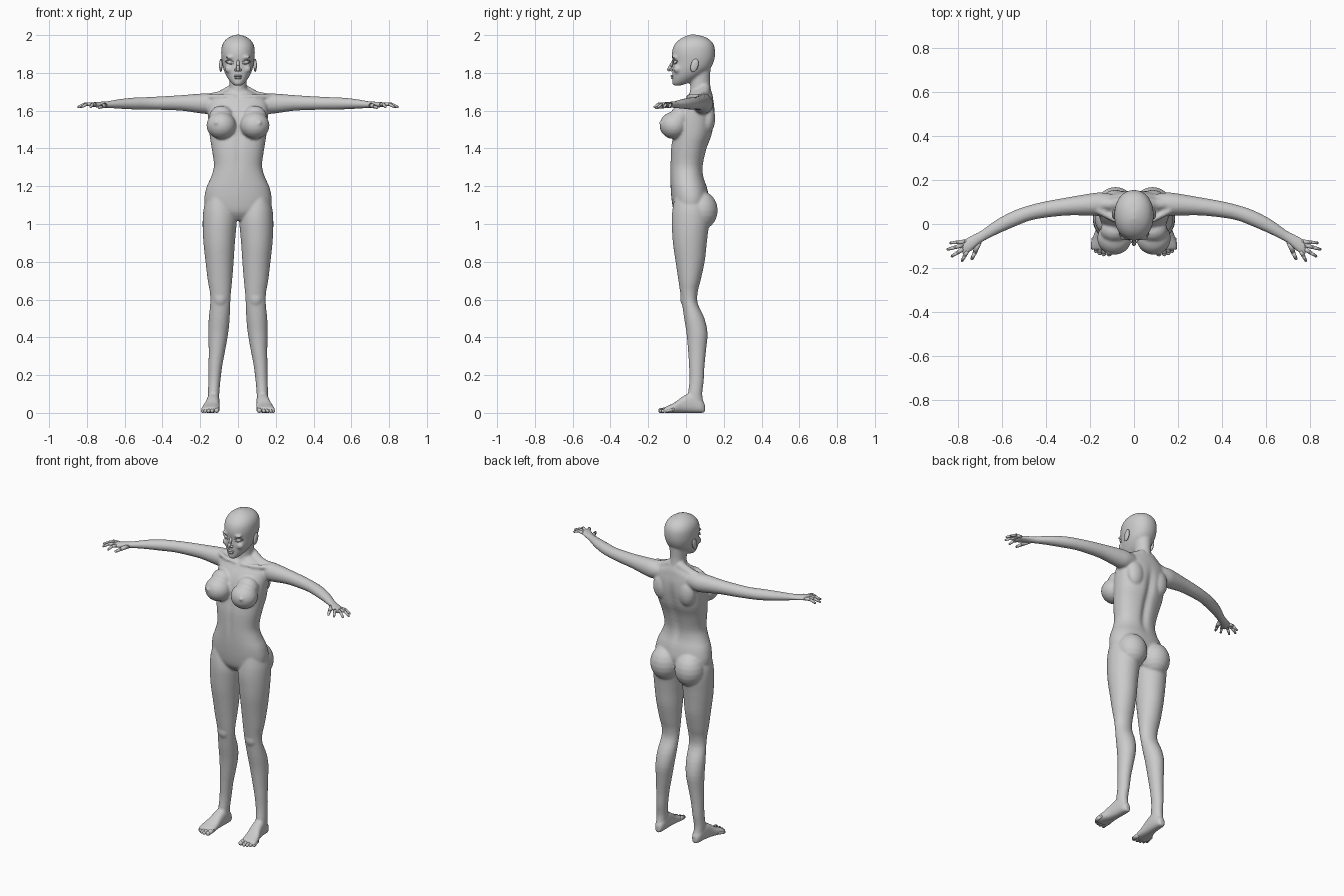
import bpy, bmesh
from math import sin, cos, pi, exp, copysign
from mathutils import Vector, Matrix

SIDES = (1, -1)
parts = {}
target = "body"


def tube(rings):
    """Add a capped tube through rings of points to the current part."""
    verts, faces = parts.setdefault(target, ([], []))
    base, n = len(verts), len(rings[0])
    for r in rings:
        verts.extend(r)
    for k in range(len(rings) - 1):
        for i in range(n):
            a, j = base + k * n, (i + 1) % n
            faces.append((a + i, a + j, a + n + j, a + n + i))
    faces.append(tuple(range(base, base + n))[::-1])
    faces.append(tuple(range(len(verts) - n, len(verts))))


def spline(rows, steps=3):
    """Catmull-Rom interpolation of cross-section rows."""
    out = []
    for i in range(len(rows) - 1):
        p0, p1 = rows[max(i - 1, 0)], rows[i]
        p2, p3 = rows[i + 1], rows[min(i + 2, len(rows) - 1)]
        for k in range(steps):
            t = k / steps
            out.append([0.5 * (2 * b + (c - a) * t + (2 * a - 5 * b + 4 * c - d) * t * t
                               + (3 * b - a - 3 * c + d) * t ** 3)
                        for a, b, c, d in zip(p0, p1, p2, p3)])
    return out + [list(rows[-1])]


def loft(rows, plane, side=1, power=2.0, n=32, shape=None):
    """Skin of superellipses; a row is centre x, y, z and two half sizes."""
    rings = []
    for x, y, z, a, b in spline(rows):
        ring = []
        for i in range(n):
            c, s = cos(2 * pi * i / n), sin(2 * pi * i / n)
            u = a * copysign(abs(c) ** (2 / power), c)
            v = b * copysign(abs(s) ** (2 / power), s)
            off = {'Z': (u, v, 0), 'X': (0, u, v), 'Y': (u, 0, v)}[plane]
            p = ((x + off[0]) * side, y + off[1], z + off[2])
            ring.append(shape(*p) if shape else p)
        rings.append(ring)
    tube(rings)


def ball(c, r, side=1, tilt=0, n=20):
    m = (Matrix.Translation((c[0] * side, c[1], c[2])) @ Matrix.Rotation(tilt, 4, 'X')
         @ Matrix.Diagonal((*r, 1)))
    lats = [pi * (k + .15) / 10.3 for k in range(11)]
    tube([[tuple(m @ Vector((sin(t) * cos(2 * pi * i / n), sin(t) * sin(2 * pi * i / n), -cos(t))))
           for i in range(n)] for t in lats])


def limb(pts, radii, side=1, n=12):
    """Tapered capsules through points, for fingers and toes."""
    pts = [Vector((p[0] * side, p[1], p[2])) for p in pts]
    for p, r in zip(pts, radii):
        ball((p.x, p.y, p.z), (r, r, r), n=n)
    for p, q, r1, r2 in zip(pts, pts[1:], radii, radii[1:]):
        rot = (q - p).to_track_quat('Z', 'Y')
        tube([[tuple(c + rot @ Vector((r * cos(2 * pi * i / n), r * sin(2 * pi * i / n), 0)))
               for i in range(n)] for c, r in ((p, r1), (q, r2))])


def upright(rows):
    """z, x inner, x outer, y front, y back -> loft rows."""
    return [((i + o) / 2, (f + b) / 2, z, (o - i) / 2, (b - f) / 2) for z, i, o, f, b in rows]


def central(rows):
    return upright([(z, -w, w, f, b) for z, w, f, b in rows])


def groove(x, y, z):
    """Dent the spine and the midline of the belly."""
    fade = exp(-((z - 1.42) / .17) ** 4)
    if y > .05:
        return x, y - .016 * fade * exp(-(x / .022) ** 2), z
    return x, y + .006 * fade * exp(-(x / .015) ** 2), z


# Torso
loft(central([
    (1.02, .07, -.03, .07), (1.06, .155, -.062, .10), (1.12, .178, -.075, .122),
    (1.19, .168, -.081, .112), (1.25, .142, -.083, .094), (1.31, .127, -.083, .092),
    (1.40, .139, -.08, .112), (1.47, .150, -.07, .138), (1.55, .157, -.06, .152),
    (1.61, .160, -.035, .152), (1.655, .150, -.005, .145), (1.685, .105, .015, .14),
    (1.715, .045, .03, .13)]), 'Z', power=2.25, n=72, shape=groove)

# Neck and head
loft(central([(1.64, .075, .01, .135), (1.68, .057, .018, .137), (1.71, .046, .022, .132),
              (1.76, .045, .022, .127), (1.82, .05, .02, .13)]), 'Z')
loft(central([(1.733, .018, -.066, -.03), (1.748, .036, -.072, .015), (1.78, .060, -.073, .075),
              (1.82, .077, -.073, .125), (1.86, .085, -.071, .147), (1.90, .089, -.075, .154),
              (1.94, .086, -.066, .15), (1.97, .071, -.043, .132), (1.99, .045, -.012, .10),
              (2.002, .012, .02, .055)]), 'Z', power=2.15, n=40)
ball((0, -.060, 1.747), (.02, .014, .013))

for s in SIDES:
    # Brows and cheeks
    ball((.038, -.061, 1.882), (.028, .014, .008), s)
    ball((.045, -.045, 1.82), (.025, .022, .022), s)
    # Collarbone and shoulder slope
    limb([(.02, .012, 1.672), (.09, .02, 1.675), (.16, .06, 1.672)], (.012, .012, .016), s)
    limb([(.03, .10, 1.71), (.09, .09, 1.675), (.16, .09, 1.665)], (.03, .03, .025), s)
    # Bust
    ball((.089, -.065, 1.522), (.078, .075, .072), s, n=32)
    ball((.088, -.03, 1.565), (.065, .055, .062), s)
    ball((.115, -.131, 1.535), (.011, .012, .011), s)
    # Buttocks and shoulder blades
    ball((.084, .08, 1.072), (.088, .088, .102), s, n=32)
    ball((.085, .115, 1.56), (.055, .04, .08), s)
    # Arm and palm
    loft([(.08, .088, 1.64, .045, .045), (.15, .09, 1.637, .053, .054),
          (.20, .088, 1.638, .050, .052), (.30, .080, 1.641, .041, .041),
          (.40, .066, 1.640, .037, .036), (.47, .051, 1.639, .035, .033),
          (.54, .026, 1.638, .037, .032), (.62, -.012, 1.636, .034, .026),
          (.69, -.055, 1.632, .027, .018), (.72, -.075, 1.632, .031, .016),
          (.755, -.098, 1.632, .037, .014), (.78, -.108, 1.631, .031, .011)], 'X', s)
    # Leg
    loft(upright([
        (1.14, .04, .165, -.06, .10), (1.08, .018, .182, -.071, .12),
        (1.02, .007, .187, -.076, .125), (.95, .012, .186, -.073, .116),
        (.88, .018, .181, -.067, .108), (.80, .023, .172, -.055, .099),
        (.70, .031, .160, -.040, .077), (.64, .037, .149, -.031, .062),
        (.58, .041, .147, -.021, .062), (.50, .044, .155, -.010, .098),
        (.42, .052, .157, .003, .114), (.33, .068, .155, .011, .106),
        (.25, .083, .156, .016, .098), (.17, .093, .157, .018, .094),
        (.10, .099, .159, .010, .086), (.05, .1, .157, .005, .094),
        (.012, .104, .152, .012, .098)]), 'Z', s)
    # Kneecap
    ball((.094, -.012, .605), (.032, .018, .038), s)
    # Foot
    loft([(x, y, t / 2, w, t / 2) for y, x, w, t in (
        (.1, .127, .014, .045), (.08, .128, .027, .07), (.03, .130, .033, .105),
        (-.02, .135, .037, .085), (-.06, .142, .045, .055), (-.10, .147, .049, .036),
        (-.118, .148, .044, .026))], 'Y', s, 2.5)

# Nose and lips
target = "nose"
limb([(0, -.066, 1.865), (0, -.081, 1.835), (0, -.090, 1.818)], (.007, .009, .010))
for s in SIDES:
    ball((.011, -.077, 1.815), (.008, .009, .007), s)
target = "lips"
ball((0, -.070, 1.784), (.023, .012, .006))
ball((0, -.068, 1.773), (.019, .012, .007))

for s in SIDES:
    side = "left_" if s > 0 else "right_"
    # Ear and eye
    target = side + "ear"
    ball((.091, .045, 1.84), (.009, .02, .036), s, -.3)
    target = side + "eye"
    ball((.038, -.052, 1.856), (.019, .014, .011), s)
    # Eyelids with lashes
    target = side + "lashes"
    for lift in (.012, -.010):
        ts = [i / 6 for i in range(7)]
        limb([(.017 + .052 * t, -.067 + .022 * t * t, 1.853 + lift * sin(pi * t) + .008 * t)
              for t in ts], [.002] * 7, s, 6)
    # Fingers and thumb
    target = side + "fingers"
    for base, tip in (((.768, -.080), (.832, -.086)), ((.778, -.096), (.845, -.115)),
                      ((.775, -.113), (.826, -.146)), ((.757, -.122), (.780, -.166))):
        mid = [(p + q) / 2 for p, q in zip(base, tip)]
        limb([(*base, 1.633), (*mid, 1.635), (*tip, 1.620)], (.010, .0085, .006), s)
    limb([(.705, -.083, 1.628), (.722, -.128, 1.622), (.735, -.157, 1.616)],
         (.013, .010, .007), s)
    # Toes
    target = side + "toes"
    for k, (x, y, r) in enumerate(((.113, -.134, .013), (.137, -.136, .0105), (.156, -.131, .010),
                                   (.173, -.122, .0095), (.187, -.108, .009))):
        limb([(x - .003, -.085 + k * .004, .018), (x, y, r)], (r, r), s)

# Make the objects, all smooth
for name, (verts, faces) in parts.items():
    mesh = bpy.data.meshes.new(name)
    mesh.from_pydata(verts, [], faces)
    bm = bmesh.new()
    bm.from_mesh(mesh)
    bmesh.ops.recalc_face_normals(bm, faces=bm.faces[:])
    for f in bm.faces:
        f.smooth = True
    bm.to_mesh(mesh)
    bm.free()
    bpy.context.collection.objects.link(bpy.data.objects.new(name, mesh))

# Fuse the body parts into one skin
body = bpy.data.objects["body"]
skin = body.modifiers.new("fuse", 'REMESH')
skin.mode = 'VOXEL'
skin.voxel_size = .007
skin.use_smooth_shade = True
relax = body.modifiers.new("relax", 'SMOOTH')
relax.factor = .5
relax.iterations = 3
